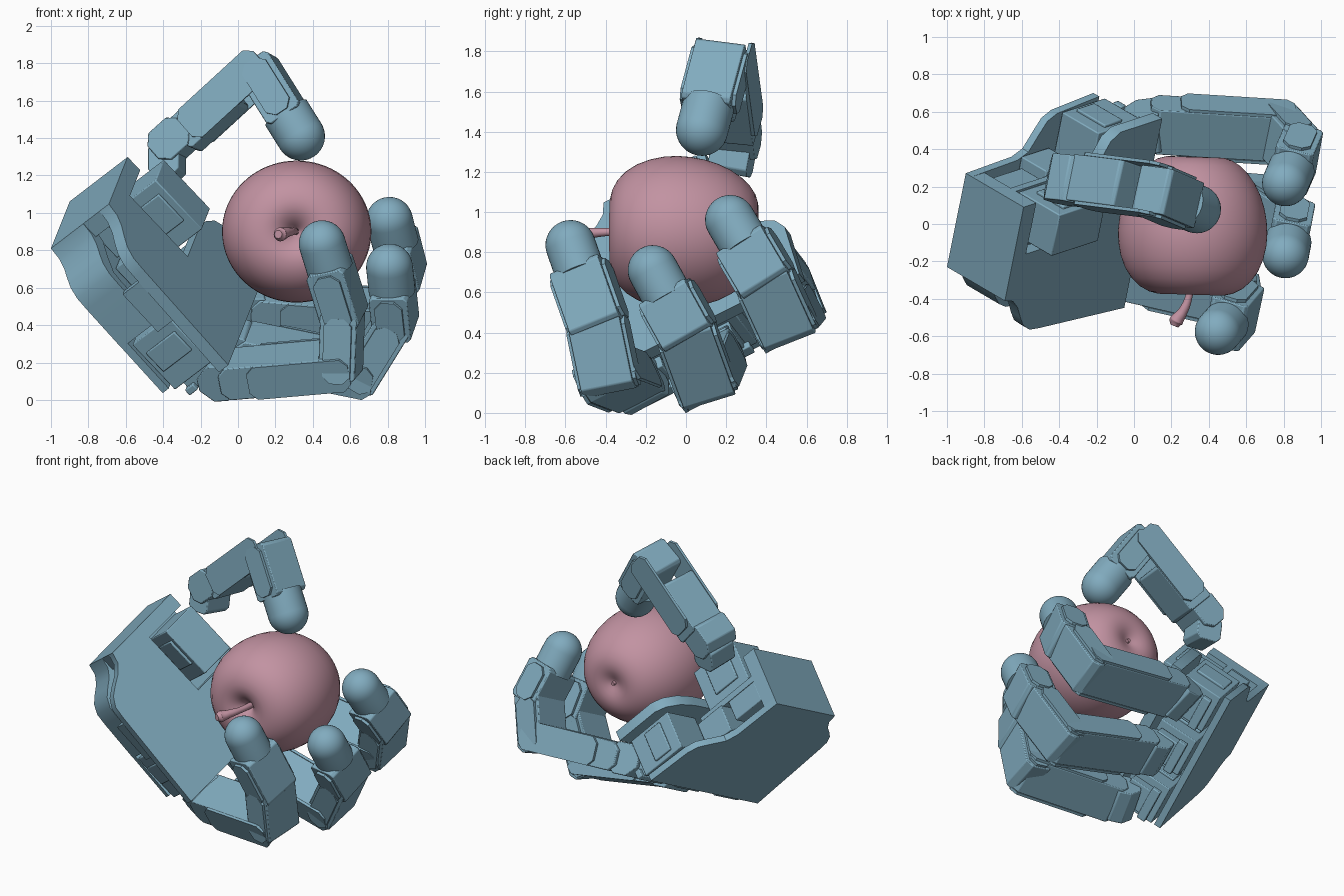
import bpy, bmesh, math
from mathutils import Vector, Matrix

if "Cube" in bpy.data.objects:
    bpy.data.objects.remove(bpy.data.objects["Cube"])

def material(name, col):
    m = bpy.data.materials.new(name)
    m.diffuse_color = (*col, 1)
    m.use_nodes = True
    m.node_tree.nodes["Principled BSDF"].inputs["Base Color"].default_value = m.diffuse_color
    return m
BLUE = material("blue_plastic", (0.22, 0.41, 0.52))
PINK = material("apple_skin", (0.54, 0.29, 0.36))

def frame(o, x, z):
    # local x along the part, local z along its width
    x = Vector(x).normalized()
    z = Vector(z)
    z = (z - x * z.dot(x)).normalized()
    y = z.cross(x)
    m = Matrix((x, y, z)).transposed().to_4x4()
    m.translation = o
    return m

def finish(name, bm, mat):
    bmesh.ops.recalc_face_normals(bm, faces=bm.faces)
    me = bpy.data.meshes.new(name)
    bm.to_mesh(me)
    bm.free()
    me.materials.append(mat)
    ob = bpy.data.objects.new(name, me)
    bpy.context.collection.objects.link(ob)
    bpy.ops.object.select_all(action='DESELECT')
    ob.select_set(True)
    bpy.context.view_layer.objects.active = ob
    bpy.ops.object.shade_smooth_by_angle(angle=math.radians(35))
    return ob

def prism(name, pts, z0, z1, m, bevel=0.0):
    # outline in local x,y extruded along local z
    bm = bmesh.new()
    f = bm.faces.new([bm.verts.new(m @ Vector((x, y, z0))) for x, y in pts])
    r = bmesh.ops.extrude_face_region(bm, geom=[f])
    d = m.to_3x3() @ Vector((0, 0, z1 - z0))
    bmesh.ops.translate(bm, verts=[v for v in r["geom"] if isinstance(v, bmesh.types.BMVert)], vec=d)
    ob = finish(name, bm, BLUE)
    if bevel:
        b = ob.modifiers.new("bevel", 'BEVEL')
        b.width, b.segments = bevel, 2
    return ob

def lathe(name, prof, m, mat, n=40):
    # (radius, height) profile turned about local x
    bm = bmesh.new()
    vs = [bm.verts.new(m @ Vector((h, r, 0))) for r, h in prof]
    es = [bm.edges.new(p) for p in zip(vs, vs[1:])]
    bmesh.ops.spin(bm, geom=vs + es, cent=m.translation, axis=m.to_3x3() @ Vector((1, 0, 0)),
                   angle=math.tau, steps=n)
    bmesh.ops.remove_doubles(bm, verts=bm.verts, dist=1e-4)
    return finish(name, bm, mat)

# Palm frame: u wrist to fingers, v across, n out of the palm
A = Vector((-1.0, -0.23, 0.81))
mu = frame(A, (0.67, 0.22, -0.706), (0.176, 0.877, 0.44))
U, V = mu.col[0].to_3d(), mu.col[2].to_3d()
mp = Matrix((U, V, U.cross(V))).transposed().to_4x4()
mp.translation = A

def pbox(name, a0, a1, b0, b1, c0, c1, bevel=0.006):
    return prism(name, [(a0, b0), (a1, b0), (a1, b1), (a0, b1)], c0, c1, mp, bevel)

# Curved lower edge of the palm
edge = [(0.0, 0.0), (0.07, -0.02), (0.12, -0.07), (0.16, -0.14), (0.2, -0.2), (0.26, -0.24), (0.34, -0.25)]
low = [(a, b * 0.8) for a, b in edge]
far = [(0.62, 0.8), (0.55, 0.77), (0.5, 0.7), (0.44, 0.61), (0.36, 0.58), (0.0, 0.57)]
prism("palm_back_plate", low + [(0.95, -0.23), (0.95, 0.82)] + far, 0.0, 0.045, mp)
# Palm face with the thumb notch
prism("palm_face_plate", edge + [(1.03, -0.3), (1.03, 0.85), (0.7, 0.85), (0.63, 0.81), (0.58, 0.72),
      (0.56, 0.6), (0.56, 0.26), (0.1, 0.26), (0.1, 0.57), (0, 0.57)], 0.36, 0.43, mp)
prism("thumb_notch_floor", [(0.1, 0.2), (0.58, 0.2), (0.58, 0.57), (0.1, 0.57)], 0.24, 0.28, mp)
pbox("wrist_block", 0, 0.1, 0, 0.57, 0, 0.43, 0)
pbox("wrist_motor", 0.1, 0.34, 0.3, 0.565, 0.1, 0.26)
# Side wall along the curve, open below the face plate near the wrist
wall = low + [(0.62, -0.215), (0.62, -0.165), (0.34, -0.15), (0.28, -0.14), (0.21, -0.06), (0.15, 0.03), (0.1, 0.05), (0, 0.05)]
prism("side_wall", wall, 0, 0.24, mp)
prism("side_wall_top", [(0.38, -0.25), (0.66, -0.255), (0.66, -0.2), (0.38, -0.2)], 0.24, 0.36, mp)

# Finger base motors
for i, b in enumerate((-0.08, 0.31, 0.67)):
    pbox(f"base_motor_{i}", 0.64, 0.98, b - 0.14, b + 0.14, 0.06, 0.33)
    pbox(f"base_motor_flange_{i}", 0.72, 0.86, b - 0.155, b + 0.155, 0.09, 0.3)
    pbox(f"base_horn_{i}", 0.98, 1.05, b - 0.09, b + 0.09, 0.1, 0.3)
    pbox(f"base_horn_lip_{i}", 1.02, 1.06, b - 0.12, b + 0.12, 0.09, 0.15)
pbox("middle_motor", 0.38, 0.6, 0.3, 0.6, 0.05, 0.24)

def link(name, p, q, w, wid, th, pre, post, ch=0.05):
    # chamfered link body between two joints
    p, q = Vector(p), Vector(q)
    m = frame(p, q - p, w)
    L, h = (q - p).length + post, th / 2
    pts = [(-pre, -h + ch), (-pre + ch, -h), (L - ch, -h), (L, -h + ch),
           (L, h - ch), (L - ch, h), (-pre + ch, h), (-pre, h - ch)]
    prism(name, pts, -wid / 2, wid / 2, m, 0.006)
    return m, L

def cheeks(name, m, x0, x1, th, wid):
    # side plates of a bracket
    h, c = th / 2, 0.04
    pts = [(x0, -h + c), (x0 + c, -h), (x1 - c, -h), (x1, -h + c), (x1, h - c), (x1 - c, h), (x0 + c, h), (x0, h - c)]
    for s in (-1, 1):
        prism(f"{name}_{'left' if s < 0 else 'right'}", pts, s * wid / 2, s * (wid / 2 + 0.018), m)

def fingertip(name, j, tip, w, r, wid):
    # motor box, then a domed pad
    j, tip = Vector(j), Vector(tip)
    d = (tip - j).normalized()
    L = (tip - j).length
    m, _ = link(name + "_tip_block", j, tip - d * 0.12, w, wid, 0.21, 0.07, 0, 0.02)
    cheeks(name + "_tip_cheek", m, -0.06, L - 0.14, 0.15, wid)
    dome = [(0, -0.15), (r, -0.15)] + [(r * math.cos(t * math.pi / 20), r * math.sin(t * math.pi / 20)) for t in range(11)]
    lathe(name + "_pad", dome, frame(tip, d, w), BLUE, 36)

fingers = {
    "front_finger": [(-0.16, -0.20, 0.13), (-0.02, -0.26, 0.14), (0.55, -0.39, 0.19), (0.56, -0.45, 0.48), (0.45, -0.575, 0.835)],
    "middle_finger": [(-0.10, 0.16, 0.3), (0.06, 0.14, 0.28), (0.67, 0.09, 0.155), (0.84, -0.01, 0.43), (0.81, -0.165, 0.71)],
    "back_finger": [(-0.02, 0.51, 0.5), (0.14, 0.53, 0.5), (0.78, 0.49, 0.45), (0.88, 0.38, 0.69), (0.81, 0.22, 0.96)],
}
for nm, (j0, j1, j2, j3, tip) in fingers.items():
    link(nm + "_knuckle", j0, j1, V, 0.23, 0.21, 0.02, 0.05, 0.07)
    m, L = link(nm + "_lower", j1, j2, V, 0.265, 0.19, 0.06, 0.07, 0.045)
    cheeks(nm + "_lower_cheek", m, 0.1, L, 0.19, 0.265)
    m, L = link(nm + "_middle", j2, j3, V, 0.265, 0.2, 0.09, 0.04, 0.04)
    cheeks(nm + "_middle_cheek", m, -0.08, L - 0.06, 0.15, 0.265)
    fingertip(nm, j3, tip, V, 0.125, 0.265)

# Thumb: motor in the notch, bracket, hollow lower link, tip
W = (0.2, 0.97, -0.1)
pbox("thumb_motor", 0.13, 0.5, 0.31, 0.56, 0.28, 0.58)
pbox("thumb_mount_flange", 0.2, 0.4, 0.295, 0.575, 0.34, 0.54)
link("thumb_bracket", (-0.38, 0.22, 1.22), (-0.38, 0.24, 1.33), W, 0.2, 0.17, 0.03, 0.03, 0.03)
link("thumb_knuckle", (-0.41, 0.24, 1.33), (-0.31, 0.23, 1.42), W, 0.25, 0.19, 0.03, 0.06, 0.05)
t0, t1 = Vector((-0.27, 0.23, 1.425)), Vector((0.09, 0.185, 1.755))
m, L = link("thumb_lower_motor", t0, t0.lerp(t1, 0.68), W, 0.25, 0.2, 0.03, 0.0, 0.015)
cheeks("thumb_lower_cheek", m, 0.02, 0.57, 0.2, 0.25)
fingertip("thumb", (0.125, 0.17, 1.745), (0.335, 0.08, 1.41), W, 0.13, 0.25)

# Apple, axis towards the front
prof = [(0, 0.27), (0.02, 0.29), (0.05, 0.33), (0.1, 0.365), (0.17, 0.382), (0.28, 0.345), (0.365, 0.245), (0.405, 0.1),
        (0.4, -0.03), (0.365, -0.17), (0.29, -0.29), (0.2, -0.36), (0.11, -0.37), (0.05, -0.345), (0, -0.325)]
apple = lathe("apple", prof, frame((0, 0, 0), (-0.03, -1, 0), (0, 0, 1)), PINK, 40)
apple.location = (0.315, -0.005, 0.9)
apple.scale.z = 0.95
apple.modifiers.new("smooth", 'SUBSURF').levels = 1
for p in apple.data.polygons:
    p.use_smooth = True

def stem(name, pts):
    cu = bpy.data.curves.new(name, 'CURVE')
    cu.dimensions, cu.bevel_depth, cu.use_fill_caps = '3D', 1.0, True
    sp = cu.splines.new('BEZIER')
    sp.bezier_points.add(len(pts) - 1)
    for b, (co, r) in zip(sp.bezier_points, pts):
        b.co, b.radius = co, r
        b.handle_left_type = b.handle_right_type = 'AUTO'
    cu.materials.append(PINK)
    bpy.context.collection.objects.link(bpy.data.objects.new(name, cu))
stem("apple_stem", [((0.31, -0.22, 0.9), 0.02), ((0.29, -0.4, 0.9), 0.02), ((0.26, -0.47, 0.895), 0.026),
                    ((0.225, -0.52, 0.885), 0.038), ((0.215, -0.545, 0.885), 0.022)])
stem("apple_blossom_end", [((0.33, 0.28, 0.9), 0.02), ((0.33, 0.345, 0.9), 0.012)])
